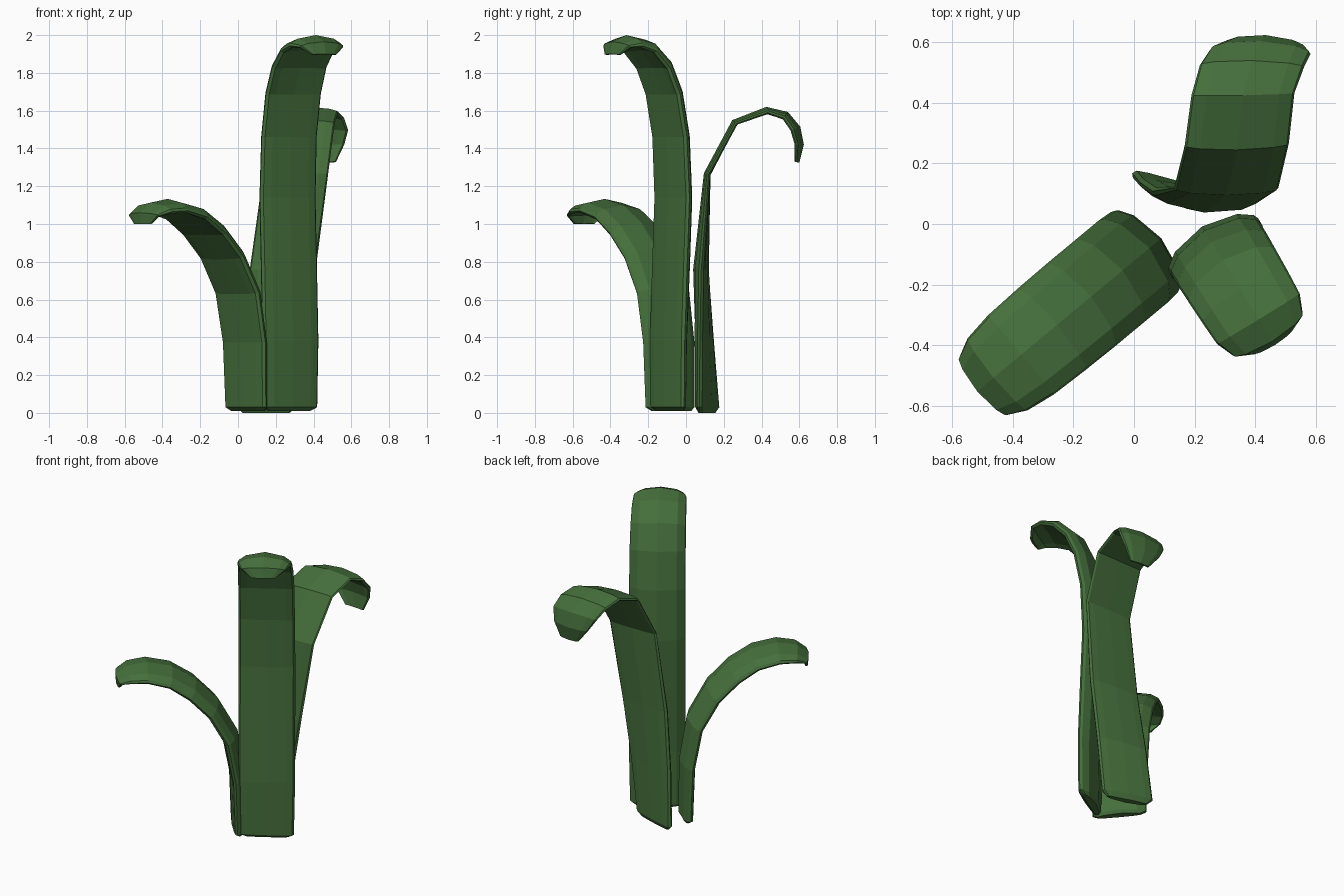
import bpy, bmesh, math
from mathutils import Vector

GREEN = bpy.data.materials.new("leaf_green")
GREEN.diffuse_color = (0.06, 0.16, 0.045, 1)
# Back of the section: (across, share of depth)
SECTION = [(-0.96, 0.95), (-0.7, 0.42), (0, 0), (0.7, 0.42), (0.96, 0.95)]


def leaf(name, rows):
    """Loft a fleshy leaf; each row is back-spine x, y, z, yaw, half width, depth.
    The front bulges slightly low down and becomes hollow towards the tip."""
    bm = bmesh.new()
    pts = [Vector(r[:3]) for r in rows]
    last = len(rows) - 1
    rings = []
    for i, (x, y, z, yaw, half, depth) in enumerate(rows):
        w = Vector((math.cos(yaw), math.sin(yaw), 0))
        t = pts[min(i + 1, last)] - pts[max(i - 1, 0)]
        if i < 2:
            t = Vector((0, 0, 1))
        n = t.cross(w).normalized()
        rim = 0.01 + 0.3 * depth
        fill = 1.2 if i < last * 0.4 else 1.2 - 1.0 * (i / last - 0.4) / 0.6
        c = pts[i]
        back = [c + w * half * u + n * depth * d for u, d in SECTION]
        front = [c + w * half * u * 0.97 + n * (depth * (d + (1 - d) * fill) + rim)
                 for u, d in SECTION]
        side = [c + w * half * s + n * (depth + rim * 0.5) for s in (1, -1)]
        rings.append([bm.verts.new(p) for p in back + side[:1] + front[::-1] + side[1:]])
    for a, b in zip(rings, rings[1:]):
        for j in range(12):
            k = (j + 1) % 12
            bm.faces.new((a[j], a[k], b[k], b[j]))
    # End caps
    for r in (rings[0], rings[-1]):
        for j in range(4):
            bm.faces.new((r[j], r[j + 1], r[9 - j], r[10 - j]))
        bm.faces.new((r[4], r[5], r[6]))
        bm.faces.new((r[10], r[11], r[0]))
    bmesh.ops.recalc_face_normals(bm, faces=bm.faces)
    me = bpy.data.meshes.new(name)
    bm.to_mesh(me)
    bm.free()
    me.materials.append(GREEN)
    bpy.context.collection.objects.link(bpy.data.objects.new(name, me))


def straight_rows(origin, out, path):
    """Rows for a leaf bending in one vertical plane: path is (outward, z, half width, depth)."""
    yaw = math.atan2(-out[0], out[1])
    return [(origin[0] + out[0] * o, origin[1] + out[1] * o, z, yaw, h, d) for o, z, h, d in path]


# Tall leaf
leaf("tall_leaf", straight_rows((0.225, -0.008), (0.52, -0.854), [
    (0.055, 0.01, 0.13, 0.025), (0.04, 0.03, 0.165, 0.05), (0.035, 0.38, 0.172, 0.055),
    (0.015, 0.76, 0.172, 0.06), (0, 1.14, 0.172, 0.06), (0.015, 1.47, 0.17, 0.06),
    (0.06, 1.71, 0.17, 0.06), (0.13, 1.87, 0.168, 0.06), (0.24, 1.975, 0.165, 0.055),
    (0.36, 2.0, 0.160, 0.045), (0.445, 1.965, 0.135, 0.03), (0.46, 1.90, 0.075, 0.01)]))

# Short leaf
leaf("short_leaf", straight_rows((0.09, -0.047), (-0.77, -0.64), [
    (0.015, 0.01, 0.135, 0.025), (0.0, 0.03, 0.165, 0.05), (0.005, 0.38, 0.173, 0.055),
    (0.05, 0.66, 0.177, 0.06), (0.165, 0.87, 0.177, 0.06), (0.30, 1.01, 0.177, 0.06),
    (0.445, 1.10, 0.175, 0.055), (0.60, 1.133, 0.17, 0.05), (0.72, 1.113, 0.155, 0.04),
    (0.79, 1.06, 0.125, 0.025), (0.785, 1.0, 0.07, 0.01)]))

# Back leaf, leaning and twisting as it rises
leaf("back_leaf", [
    (0.14, 0.085, 0.0, -0.30, 0.13, 0.02), (0.135, 0.065, 0.03, -0.30, 0.165, 0.045),
    (0.175, 0.05, 0.38, -0.19, 0.17, 0.045), (0.232, 0.038, 0.76, -0.08, 0.175, 0.045),
    (0.305, 0.095, 1.27, 0.0, 0.172, 0.018), (0.34, 0.245, 1.55, 0.02, 0.172, 0.018),
    (0.36, 0.425, 1.62, 0.02, 0.17, 0.022), (0.39, 0.54, 1.593, -0.02, 0.172, 0.028),
    (0.42, 0.605, 1.515, -0.05, 0.165, 0.03), (0.435, 0.624, 1.42, -0.06, 0.13, 0.025),
    (0.45, 0.6, 1.325, -0.06, 0.07, 0.01)])
